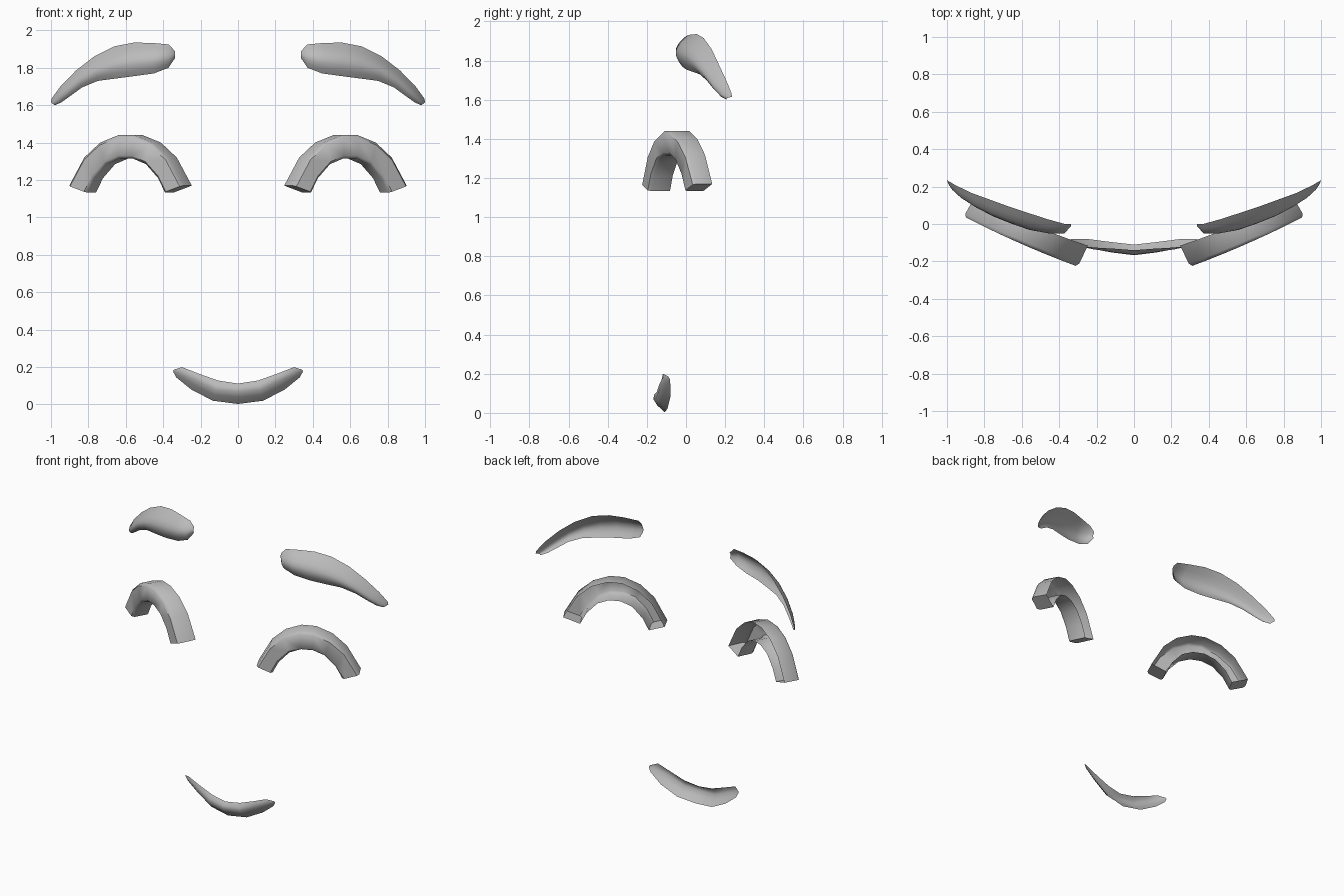
import bpy, bmesh, math
from mathutils import Vector

if "Cube" in bpy.data.objects:
    bpy.data.objects.remove(bpy.data.objects["Cube"])

grey = bpy.data.materials.new("plain grey")
grey.diffuse_color = (0.5, 0.5, 0.5, 1)
grey.use_nodes = True
grey.node_tree.nodes["Principled BSDF"].inputs["Base Color"].default_value = grey.diffuse_color


def loft(name, rows, angle, mirror=False, caps=False):
    """Skin a list of equal-length point rows; optionally close both ends."""
    bm = bmesh.new()
    grid = [[bm.verts.new(p) for p in row] for row in rows]
    for a, b in zip(grid, grid[1:]):
        for i in range(len(a) - 1):
            bm.faces.new((a[i], a[i + 1], b[i + 1], b[i]))
    if caps:
        bm.faces.new(grid[0])
        bm.faces.new(grid[-1][::-1])
    if mirror:
        geom = bm.verts[:] + bm.edges[:] + bm.faces[:]
        bmesh.ops.mirror(bm, geom=geom, axis='X', merge_dist=0.001)
    bmesh.ops.recalc_face_normals(bm, faces=bm.faces[:])
    # outward side of these open shells faces the front
    if sum(f.normal.y * f.calc_area() for f in bm.faces) > 0:
        bmesh.ops.reverse_faces(bm, faces=bm.faces[:])
    me = bpy.data.meshes.new(name)
    bm.to_mesh(me)
    bm.free()
    me.materials.append(grey)
    ob = bpy.data.objects.new(name, me)
    bpy.context.collection.objects.link(ob)
    bpy.ops.object.select_all(action='DESELECT')
    ob.select_set(True)
    bpy.context.view_layer.objects.active = ob
    bpy.ops.object.shade_smooth_by_angle(angle=math.radians(angle))
    return ob


def arc(top, mid, bot, n):
    """Rounded cross-section through three points."""
    top, mid, bot = Vector(top), Vector(mid), Vector(bot)
    bulge = mid - (top + bot) / 2
    return [top.lerp(bot, i / n) + bulge * math.sin(math.pi * i / n)
            for i in range(n + 1)]


def flip(rows):
    return [[Vector((-p[0], p[1], p[2])) for p in row] for row in rows]


# Brows: domed shells, open behind
# (top x, top z, bottom x, bottom z, top y, bottom y, front y)
brow_stations = [
    (.338, 1.89, .338, 1.85, .000, -.005, -.012),
    (.37, 1.925, .372, 1.80, .000, -.025, -.050),
    (.46, 1.933, .45, 1.77, .025, -.02, -.050),
    (.556, 1.935, .56, 1.755, .056, .00, -.030),
    (.66, 1.915, .66, 1.742, .09, .035, .005),
    (.77, 1.86, .75, 1.73, .13, .07, .045),
    (.866, 1.786, .834, 1.695, .165, .11, .092),
    (.95, 1.70, .90, 1.647, .205, .15, .140),
    (.997, 1.635, .945, 1.615, .232, .18, .182),
    (1.0, 1.615, .98, 1.60, .235, .21, .210)]
brow = [arc((tx, yt, tz), ((tx + bx) / 2, yf, (tz + bz) / 2), (bx, yb, bz), 6)
        for tx, tz, bx, bz, yt, yb, yf in brow_stations]
loft("right_brow", brow, 60)
loft("left_brow", flip(brow), 60)

# Eyes: arched channels with bevelled front edges, open behind
# (outer half-width, outer z, inner half-width, inner z)
half = [(.305, 1.17, .207, 1.133), (.225, 1.32, .17, 1.21),
        (.14, 1.40, .105, 1.285), (.043, 1.44, .035, 1.315)]
stations = [(-a, b, -c, d) for a, b, c, d in half] + half[::-1]


def eye_point(u, z, back):
    return Vector((.605 + u - .053 * back,
                   -.105 + .44 * u + .12 * u * u + (.103 - .03 * u) * back, z))


eye = []
for uo, zo, ui, zi in stations:
    def at(t, back):
        return eye_point(uo + (ui - uo) * t, zo + (zi - zo) * t, back)
    eye.append([at(0, 1), at(0, .15), at(.12, 0),
                at(.88, 0), at(1, .15), at(1, 1)])
loft("right_eye", eye, 50, caps=True)
loft("left_eye", flip(eye), 50, caps=True)

# Mouth: curved smiling shell, open behind
mouth = [arc(*tri, 4) for tri in [
    ((0, -.14, .112), (0, -.167, .07), (0, -.11, .003)),
    ((.107, -.132, .128), (.12, -.152, .08), (.134, -.095, .02)),
    ((.21, -.126, .165), (.228, -.132, .13), (.25, -.08, .08)),
    ((.30, -.118, .20), (.318, -.108, .172), (.33, -.08, .145)),
    ((.343, -.09, .186), (.347, -.087, .18), (.345, -.083, .172))]]
loft("mouth", mouth, 60, mirror=True)
